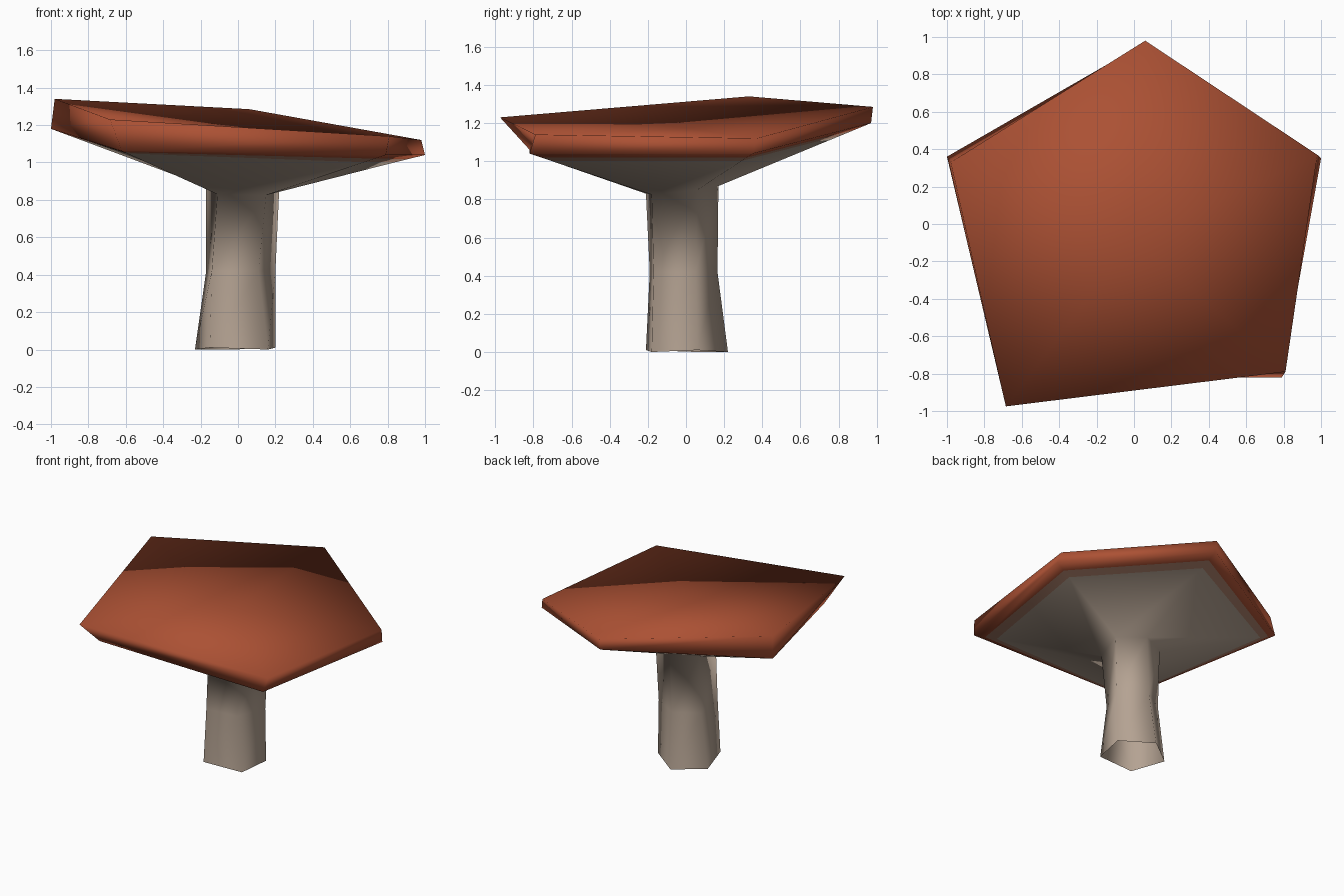
import bpy, bmesh
from mathutils import Vector

if "Cube" in bpy.data.objects:
    bpy.data.objects.remove(bpy.data.objects["Cube"])


def material(name, col):
    m = bpy.data.materials.new(name)
    m.diffuse_color = (*col, 1)
    m.use_nodes = True
    m.node_tree.nodes["Principled BSDF"].inputs["Base Color"].default_value = m.diffuse_color
    return m


mats = [material("cap red", (0.41, 0.082, 0.034)),
        material("stem beige", (0.46, 0.365, 0.29)),
        material("margin brown", (0.42, 0.22, 0.15))]

# Five-cornered rings, corners ordered: front right, right, back, left, front left
stem_rings = [
    [(.16, -.18, 0), (.20, .06, .01), (-.02, .22, 0), (-.23, .06, .0), (-.15, -.21, .01)],
    [(.11, -.17, .42), (.20, .05, .42), (0, .165, .42), (-.17, .06, .42), (-.14, -.19, .42)],
    [(.15, -.18, .825), (.22, .06, .85), (.02, .17, .87), (-.17, .08, .87), (-.11, -.21, .83)],
]
rim_low = [(.79, -.82, 1.04), (1, .35, 1.04), (.06, .97, 1.20), (-1, .36, 1.18), (-.62, -.82, 1.06)]
rim_top = [(.81, -.79, 1.14), (.98, .37, 1.12), (.06, .98, 1.285), (-.98, .33, 1.34), (-.685, -.975, 1.23)]
top_centre = (0, -.08, 1.185)


def underside(widths):
    """Ring on the underside, a fraction of the way in from the rim."""
    return [Vector(r).lerp(Vector(s), w) for r, s, w in zip(rim_low, stem_rings[-1], widths)]


# The red rim fades through brown to beige on the underside
brown_edge = underside([.18, .20, .19, .13, .05])
red_edge = underside([.09, .11, .10, .06, .02])

# Mushroom: one smooth skin from stem foot (open) to cap top
rings = stem_rings + [brown_edge, red_edge, rim_low, rim_top]
band_mats = [1, 1, 1, 2, 0, 0]
bm = bmesh.new()
loops = [[bm.verts.new(p) for p in r] for r in rings]
for a, b, mi in zip(loops, loops[1:], band_mats):
    for i in range(5):
        j = (i + 1) % 5
        bm.faces.new((a[i], a[j], b[j], b[i])).material_index = mi
centre = bm.verts.new(top_centre)
for i in range(5):
    bm.faces.new((loops[-1][i], loops[-1][(i + 1) % 5], centre))
for f in bm.faces:
    f.smooth = True
me = bpy.data.meshes.new("mushroom")
bm.to_mesh(me)
bm.free()
for m in mats:
    me.materials.append(m)
bpy.context.collection.objects.link(bpy.data.objects.new("mushroom", me))
